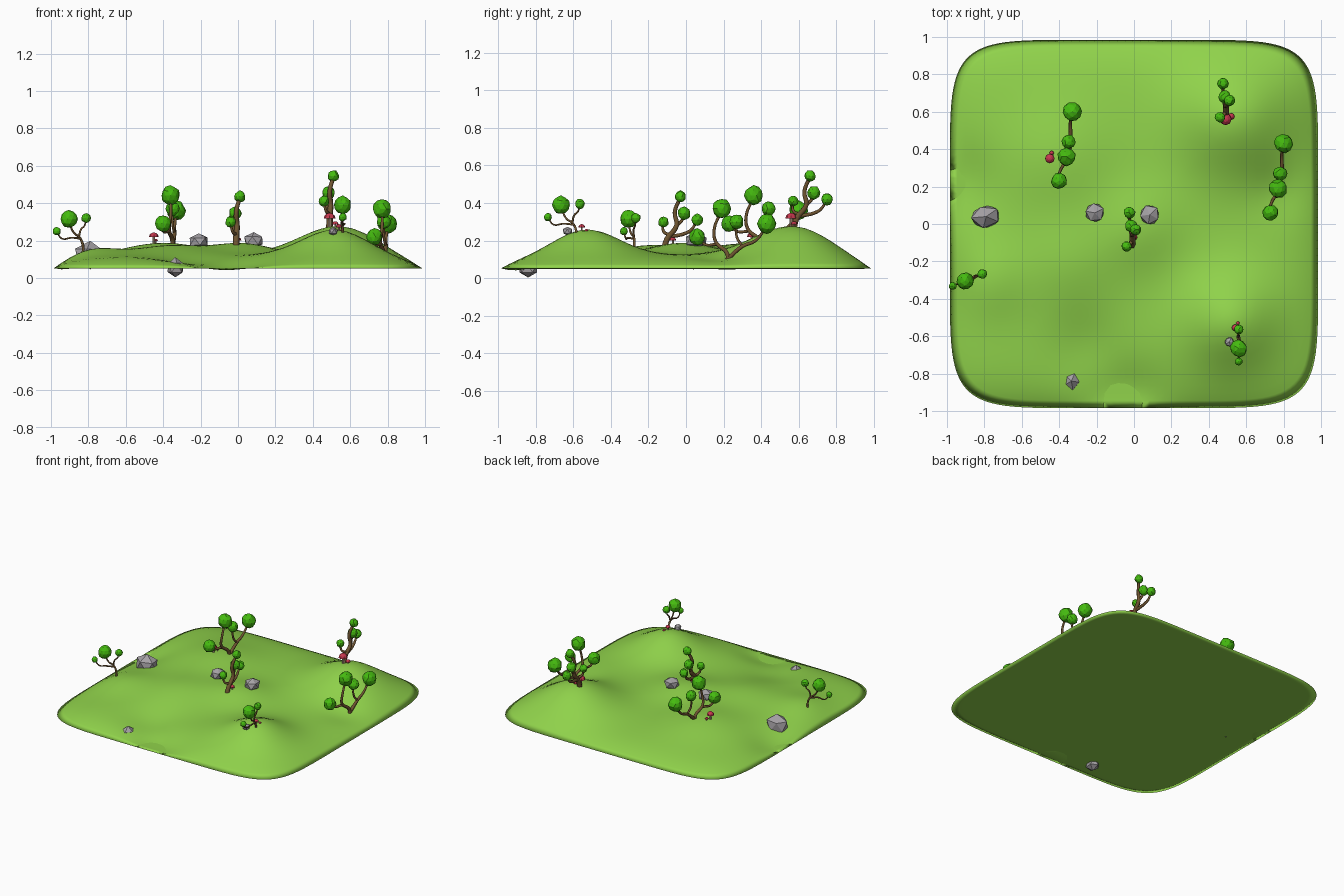
import bpy, bmesh, math, random
from mathutils import Vector, Matrix

if "Cube" in bpy.data.objects:
    bpy.data.objects.remove(bpy.data.objects["Cube"])

random.seed(4)


def mat(name, rgb):
    m = bpy.data.materials.new(name)
    m.diffuse_color = (*rgb, 1)
    m.use_nodes = True
    m.node_tree.nodes["Principled BSDF"].inputs["Base Color"].default_value = m.diffuse_color
    return m


GRASS = mat("grass", (0.28, 0.65, 0.07))
LEAF = mat("leaf", (0.06, 0.50, 0.005))
BARK = mat("bark", (0.16, 0.09, 0.03))
STONE = mat("stone", (0.38, 0.36, 0.38))
CAP = mat("mushroom_red", (0.58, 0.04, 0.08))
STEM = mat("mushroom_stem", (0.55, 0.40, 0.28))


def finish(name, bm, material, smooth=False):
    me = bpy.data.meshes.new(name)
    bmesh.ops.recalc_face_normals(bm, faces=bm.faces)
    for f in bm.faces:
        f.smooth = smooth
    bm.to_mesh(me)
    bm.free()
    me.materials.append(material)
    ob = bpy.data.objects.new(name, me)
    bpy.context.collection.objects.link(ob)
    return ob


# Terrain: rounded square, hills (x, y, radius, height) on top, flat below
HILLS = [(0.54, 0.57, 0.30, 0.16), (0.52, -0.53, 0.25, 0.14),
         (0.03, -0.02, 0.22, 0.06), (-0.40, 0.35, 0.30, 0.065),
         (-0.80, -0.30, 0.20, 0.05), (-0.35, -0.20, 0.25, 0.05),
         (-0.25, -0.68, 0.20, -0.04), (-0.05, -0.98, 0.20, -0.10),
         (-1.0, 0.22, 0.20, -0.10), (0.78, 0.18, 0.15, -0.03)]
BASE = 0.052


def ground(x, y, m):
    h = 0.07 + sum(a * math.exp(-((x - cx) ** 2 + (y - cy) ** 2) / r ** 2)
                   for cx, cy, r, a in HILLS)
    return BASE + h * (1 - m ** 8)


def terrain():
    n = 48
    bm = bmesh.new()
    top, low = {}, {}
    for i in range(n + 1):
        for j in range(n + 1):
            s, t = 2 * i / n - 1, 2 * j / n - 1
            m = max(abs(s), abs(t))
            k = 0.985 * m / (abs(s) ** 6.8 + abs(t) ** 6.8) ** (1 / 6.8) if m else 0
            x, y = s * k, t * k
            top[i, j] = bm.verts.new((x, y, ground(x, y, m)))
            low[i, j] = (top[i, j] if m > 0.999 else bm.verts.new((x, y, BASE - 0.002)))
    for i in range(n):
        for j in range(n):
            q = [(i, j), (i + 1, j), (i + 1, j + 1), (i, j + 1)]
            bm.faces.new([top[c] for c in q])
            if len({low[c] for c in q} & {top[c] for c in q}) < 4:
                bm.faces.new([low[c] for c in reversed(q)])
    return finish("terrain", bm, GRASS, True)


terrain()


def lump(name, loc, size, material, sub, jitter):
    """Faceted irregular ball"""
    bm = bmesh.new()
    bmesh.ops.create_icosphere(bm, subdivisions=sub, radius=1)
    for v in bm.verts:
        v.co *= 1 + random.uniform(-jitter, jitter)
    bmesh.ops.rotate(bm, verts=bm.verts,
                     matrix=Matrix.Rotation(random.uniform(0, 6), 3, 'Z'))
    bmesh.ops.scale(bm, vec=size, verts=bm.verts)
    ob = finish(name, bm, material)
    ob.location = loc
    return ob


def branch(name, pts, r0, r1):
    """Tapering, smoothly bending limb"""
    cu = bpy.data.curves.new(name, 'CURVE')
    cu.dimensions = '3D'
    cu.bevel_depth = 1
    cu.bevel_resolution = 1
    cu.resolution_u = 4
    cu.use_fill_caps = True
    sp = cu.splines.new('BEZIER')
    sp.bezier_points.add(len(pts) - 1)
    for i, (bp, p) in enumerate(zip(sp.bezier_points, pts)):
        bp.co = p
        bp.handle_left_type = bp.handle_right_type = 'AUTO'
        bp.radius = r0 + (r1 - r0) * i / (len(pts) - 1)
    cu.materials.append(BARK)
    ob = bpy.data.objects.new(name, cu)
    bpy.context.collection.objects.link(ob)


# Each tree kind: leaf clumps (x, y, z, radius) and limbs (points, start, end radius)
WIDE = dict(
    leaves=[(-.05, -.16, .11, .043), (-.01, -.03, .26, .050),
            (0, .05, .19, .038), (.02, .21, .18, .050)],
    limbs=[([(0, 0, -.03), (0, 0, .02), (-.02, -.06, .08), (-.01, -.07, .15), (-.01, -.03, .25)], .014, .007),
           ([(-.02, -.06, .07), (-.05, -.12, .07), (-.05, -.16, .11)], .009, .006),
           ([(0, 0, -.01), (.01, .08, .06), (.01, .15, .09), (.02, .21, .17)], .013, .007),
           ([(.01, .08, .06), (0, .05, .11), (0, .05, .18)], .008, .006)])
TALL = dict(
    leaves=[(.02, .09, .255, .030), (-.005, .11, .165, .034),
            (-.015, .18, .13, .031), (-.03, 0, .12, .028)],
    limbs=[([(0, 0, -.04), (0, .02, .03), (.005, .07, .10), (.0, .06, .17), (.02, .09, .25)], .019, .010),
           ([(0, .03, .04), (-.01, .12, .06), (-.015, .15, .08), (-.015, .18, .13)], .012, .007),
           ([(.005, .07, .10), (-.005, .10, .13), (-.005, .11, .16)], .010, .006),
           ([(0, .03, .05), (-.02, 0, .07), (-.03, 0, .12)], .010, .006)])
THIN = dict(
    leaves=[(-.08, 0, .165, .046), (.02, 0, .17, .026), (-.15, 0, .10, .021)],
    limbs=[([(0, 0, -.04), (0, 0, .03), (-.02, .005, .07), (-.05, 0, .09), (-.08, 0, .15)], .008, .005),
           ([(-.02, .005, .07), (-.01, 0, .11), (.01, 0, .13), (.02, 0, .17)], .006, .004),
           ([(-.01, 0, .06), (-.07, -.01, .065), (-.12, 0, .06), (-.15, 0, .10)], .006, .004)])


def tree(name, kind, base, angle=0):
    place = Matrix.Translation(base) @ Matrix.Rotation(math.radians(angle), 4, 'Z')
    for i, (pts, r0, r1) in enumerate(kind["limbs"]):
        branch(f"{name}_limb_{i}", [place @ Vector(p) for p in pts], r0, r1)
    for i, (x, y, z, r) in enumerate(kind["leaves"]):
        lump(f"{name}_leaves_{i}", place @ Vector((x, y, z)), (r, r, r * 1.05), LEAF, 2, 0.07)


tree("left_tree", WIDE, (-.35, .39, .18))
tree("right_tree", WIDE, (.78, .22, .11))
tree("hilltop_tree", TALL, (.49, .57, .29))
tree("middle_tree", TALL, (-.01, -.12, .18))
tree("edge_tree", THIN, (-.83, -.275, .15), 22)
tree("front_tree", THIN, (.56, -.585, .225), 90)

# Rocks
for i, (x, y, z, sx, sy, sz) in enumerate([
        (-.79, .04, .12, .085, .065, .075), (-.21, .06, .195, .056, .056, .045),
        (.085, .05, .20, .056, .056, .045), (-.335, -.84, .055, .05, .055, .055),
        (.51, -.63, .25, .027, .027, .025)]):
    lump(f"rock_{i}", (x, y, z), (sx, sy, sz), STONE, 1, 0.08)


# Mushrooms: domed cap over a short stem
def mushroom(name, x, y, z, r):
    for part, material, profile in [
            ("stem", STEM, [(.3, -2.2), (.28, -.2)]),
            ("cap", CAP, [(.25, -.2), (1, -.25), (.85, .25), (.45, .6), (.08, .7)])]:
        bm = bmesh.new()
        rings = [[bm.verts.new((x + r * a * math.cos(k * math.pi / 4),
                                y + r * a * math.sin(k * math.pi / 4), z + r * b))
                  for k in range(8)] for a, b in profile]
        for lo, hi in zip(rings, rings[1:]):
            for k in range(8):
                bm.faces.new((lo[k], lo[k - 1], hi[k - 1], hi[k]))
        bm.faces.new(rings[0])
        bm.faces.new(rings[-1])
        finish(f"{name}_{part}", bm, material)


for i, m in enumerate([(-.45, .35, .225, .026), (-.44, .38, .20, .012),
                       (.49, .56, .325, .032), (.52, .575, .29, .018),
                       (0, -.07, .205, .018), (.54, -.555, .275, .018),
                       (.555, -.53, .255, .010)]):
    mushroom(f"mushroom_{i}", *m)
